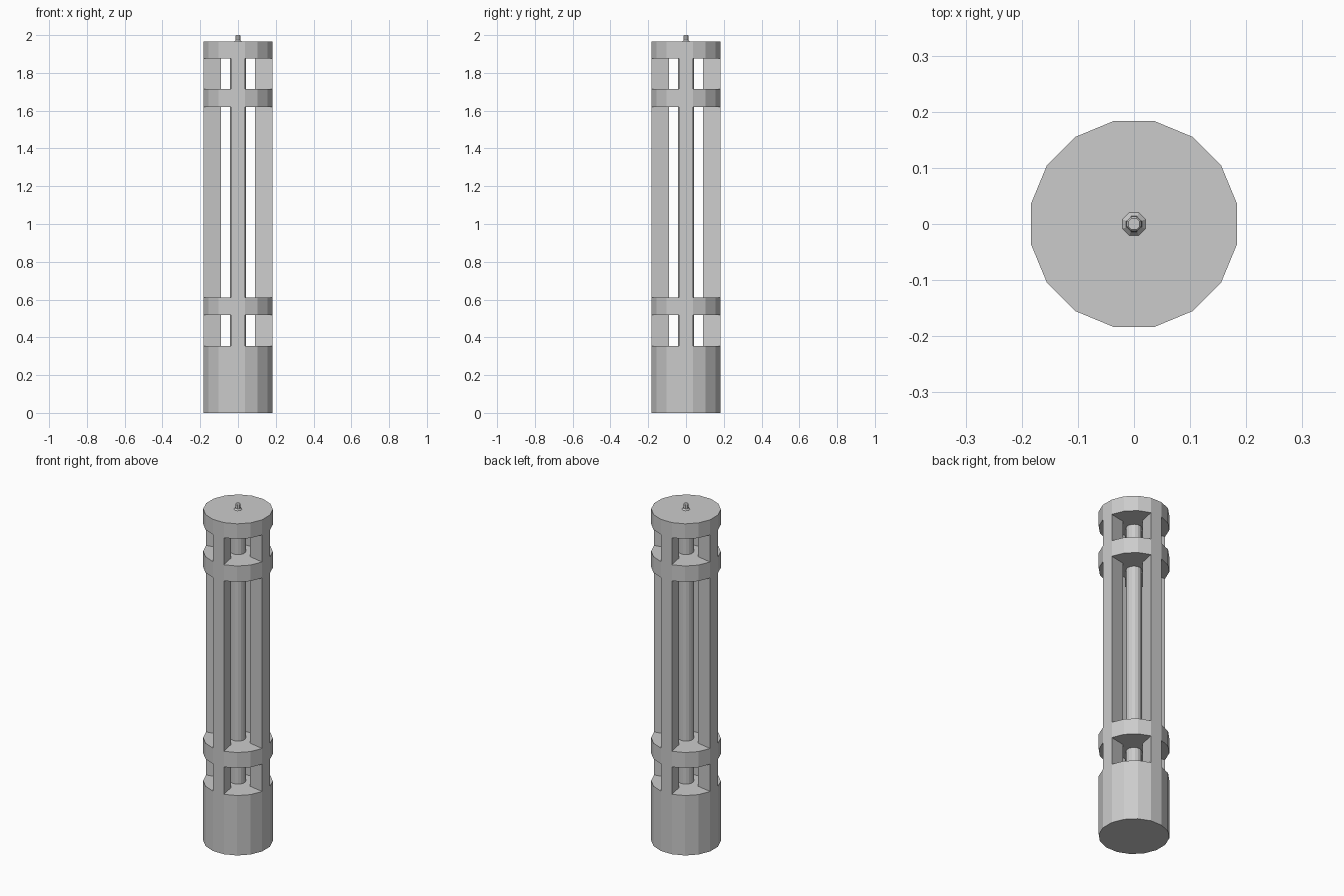
import bpy, bmesh
from math import sin, cos, pi

if "Cube" in bpy.data.objects:
    bpy.data.objects.remove(bpy.data.objects["Cube"])

R = 0.187           # outer corner radius of the 16-sided body
IN = 0.49           # inner face of the struts as a fraction of the radius
LEVELS = [(0.0, 0.355), (0.517, 0.61), (1.62, 1.715), (1.875, 1.965)]


def finish(bm, name):
    bmesh.ops.recalc_face_normals(bm, faces=bm.faces)
    me = bpy.data.meshes.new(name)
    bm.to_mesh(me)
    bm.free()
    ob = bpy.data.objects.new(name, me)
    bpy.context.collection.objects.link(ob)
    return ob


def polygon(n, r):
    return [(r * cos((i + 0.5) * 2 * pi / n), r * sin((i + 0.5) * 2 * pi / n)) for i in range(n)]


def lathe(name, n, profile, bottom=True, top=True):
    """Stack of n-sided rings given as (radius, z) pairs."""
    bm = bmesh.new()
    rings = [[bm.verts.new((x, y, z)) for x, y in polygon(n, r)] for r, z in profile]
    for a, b in zip(rings, rings[1:]):
        for i in range(n):
            j = (i + 1) % n
            bm.faces.new((a[i], a[j], b[j], b[i]))
    if bottom:
        bm.faces.new(rings[0])
    if top:
        bm.faces.new(rings[-1])
    return finish(bm, name)


def strut(name, angle, z0, z1):
    """Wedge-shaped post as wide as one side of the body, open at its hidden ends."""
    bm = bmesh.new()
    h = pi / 16
    pts = [(R * k * cos(angle + s * h), R * k * sin(angle + s * h))
           for k, s in ((1, -1), (1, 1), (IN, 1), (IN, -1))]
    lo = [bm.verts.new((x, y, z0)) for x, y in pts]
    hi = [bm.verts.new((x, y, z1)) for x, y in pts]
    for i in range(4):
        j = (i + 1) % 4
        bm.faces.new((lo[i], lo[j], hi[j], hi[i]))
    return finish(bm, name)


# Solid base, two bands and the cap
for name, (z0, z1) in zip(("base", "lower_band", "upper_band", "cap"), LEVELS):
    lathe(name, 16, [(R, z0), (R, z1)])

# Four struts and the central rod in each open section
for s, ((_, z0), (z1, _)) in enumerate(zip(LEVELS, LEVELS[1:])):
    lathe(f"core_rod_{s}", 16, [(0.042, z0), (0.042, z1)], False, False)
    for i in range(4):
        strut(f"strut_{s}_{i}", i * pi / 2, z0, z1)

# Small flared pin on top
lathe("top_pin", 8, [(0.022, 1.965), (0.015, 1.973), (0.014, 1.996), (0.011, 2.0)], bottom=False)
